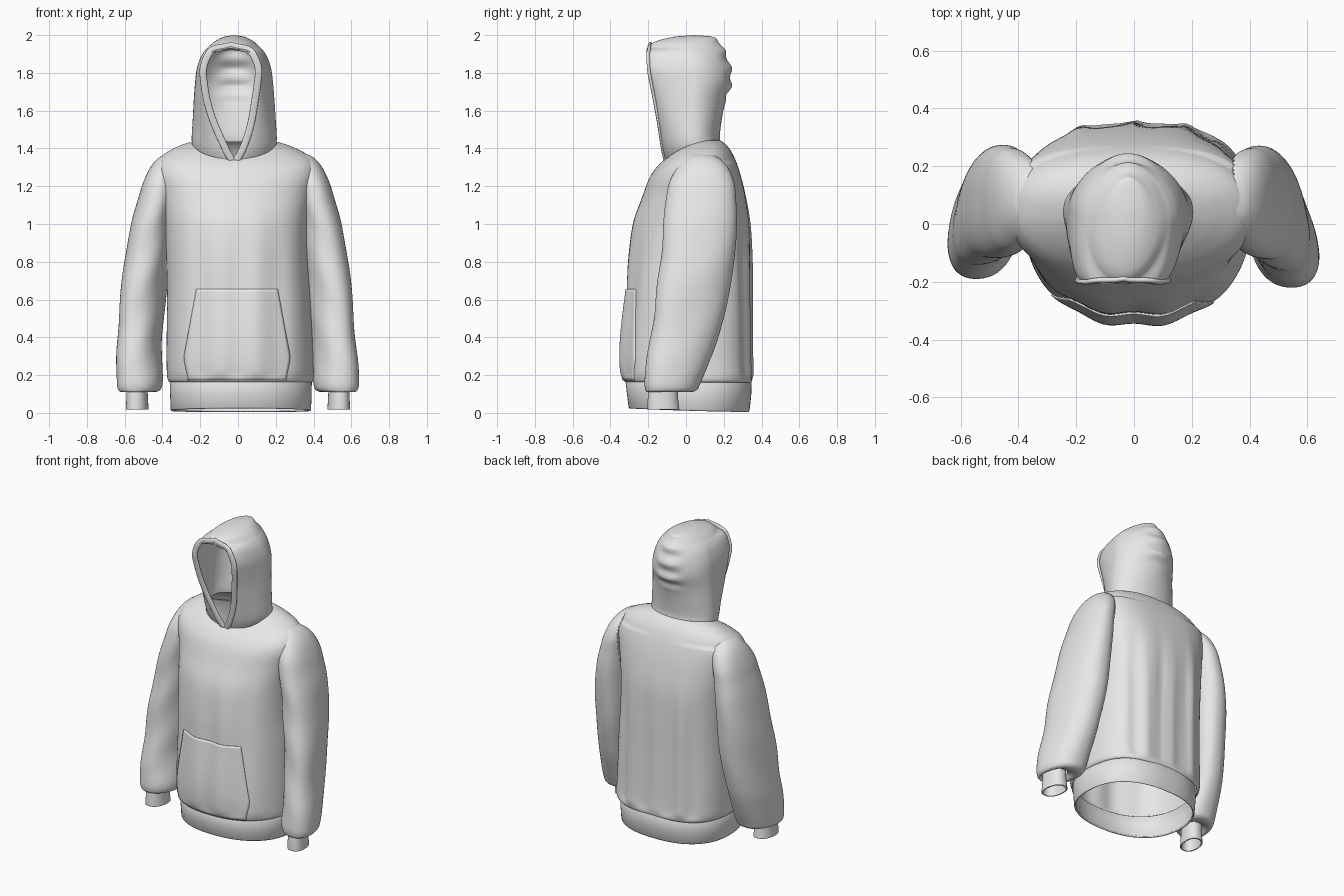
import bpy, bmesh, math
from mathutils import Vector

if "Cube" in bpy.data.objects:
    bpy.data.objects.remove(bpy.data.objects["Cube"])

grey = bpy.data.materials.new("light_grey_fleece")
grey.diffuse_color = (0.8, 0.8, 0.8, 1)
grey.use_nodes = True
grey.node_tree.nodes["Principled BSDF"].inputs["Base Color"].default_value = grey.diffuse_color


def interp(keys, k=8):
    """Smooth (Catmull-Rom) interpolation of section tuples."""
    out = []
    for i in range(len(keys) - 1):
        p0, p1 = keys[max(i - 1, 0)], keys[i]
        p2, p3 = keys[i + 1], keys[min(i + 2, len(keys) - 1)]
        for j in range(k):
            t = j / k
            out.append(tuple(
                0.5 * (2 * b + (c - a) * t + (2 * a - 5 * b + 4 * c - d) * t * t
                       + (3 * b - a - 3 * c + d) * t ** 3)
                for a, b, c, d in zip(p0, p1, p2, p3)))
    return out + [tuple(keys[-1])]


def loft(name, rings, closed=True, thick=0.0, angle=50, cut=None):
    """Skin a list of equal-length rings (bottom to top, counter-clockwise)."""
    bm = bmesh.new()
    rows = [[bm.verts.new(p) for p in r] for r in rings]
    n = len(rows[0])
    for lo, hi in zip(rows, rows[1:]):
        for i in range(n if closed else n - 1):
            j = (i + 1) % n
            bm.faces.new((lo[i], lo[j], hi[j], hi[i]))
    if cut:
        gone = [f for f in bm.faces if cut(f.calc_center_median())]
        bmesh.ops.delete(bm, geom=gone, context='FACES')
    bmesh.ops.remove_doubles(bm, verts=bm.verts, dist=0.0004)
    me = bpy.data.meshes.new(name)
    bm.to_mesh(me)
    bm.free()
    ob = bpy.data.objects.new(name, me)
    bpy.context.collection.objects.link(ob)
    me.materials.append(grey)
    if thick:
        m = ob.modifiers.new("thickness", 'SOLIDIFY')
        m.thickness, m.offset = thick, -1
    bpy.ops.object.select_all(action='DESELECT')
    ob.select_set(True)
    bpy.context.view_layer.objects.active = ob
    bpy.ops.object.shade_smooth_by_angle(angle=math.radians(angle))


def spow(v, e):
    return math.copysign(abs(v) ** e, v)


def smooth(a, b, v):
    t = min(max((v - a) / (b - a), 0), 1)
    return t * t * (3 - 2 * t)


def lean(y, yf, yb, tilt):
    """Height change of a tilted, slightly arched ring (neckline and shoulders)."""
    u = (2 * y - yf - yb) / (yb - yf) if yb > yf else 0
    return tilt * ((yb - yf) / 2 * u + .09 * (1 - u * u))


NF, NB = 2.25, 2.8   # roundness of the front and back halves of the torso


def fold(x, s, z):
    """Cloth folds, pushed along y; s = -1 at the front, +1 at the back."""
    ramp = (1 - smooth(0.7, 1.25, z)) * smooth(0.165, 0.22, z)
    if s < 0:
        return s * ramp * -.007 * math.cos(31 * x)
    return s * ramp * (.009 * math.cos(36 * x + 0.7 * z) + .003 * math.cos(65 * x))


# ---- torso: z, cx, half width, front y, back y, tilt
torso_keys = [
    (.160, .015, .372, -.316, .342, 0), (.185, .014, .388, -.332, .350, 0),
    (.30, .010, .388, -.336, .346, 0), (.60, .004, .380, -.315, .343, 0),
    (.80, -.005, .374, -.306, .343, 0), (1.0, -.01, .380, -.282, .337, 0),
    (1.15, -.01, .402, -.235, .312, .05), (1.265, -.01, .424, -.195, .280, .10),
    (1.332, -.012, .398, -.160, .248, .18), (1.374, -.018, .310, -.130, .212, .27),
    (1.394, -.02, .217, -.108, .180, .34)]
torso = interp(torso_keys)


def oval(z, cx, a, yf, yb, tilt, nb=NB, folds=True):
    yc, ring = (yf + yb) / 2, []
    for i in range(120):
        th = math.pi * i / 60
        c, s = math.cos(th), math.sin(th)
        e = 2 / ((nb if z < 1.3 else 2.4) if s > 0 else NF)
        x, sy = cx + a * spow(c, e), spow(s, e)
        y = yc + (yb - yf) / 2 * sy
        ring.append((x, y + (fold(x, sy, z) if folds else 0), z + lean(y, yf, yb, tilt)))
    return ring


# armholes are left open where the sleeves join
loft("torso", [oval(*s) for s in torso], thick=.006,
     cut=lambda p: abs(p.x) > .3 and ((p.y - .08) / .12) ** 2 + ((p.z - 1.1) / .18) ** 2 < 1)

# ---- ribbed hem band
band = [(.014, .015, .368, -.300, .332, -.03), (.02, .015, .372, -.304, .336, -.03),
        (.09, .015, .374, -.312, .345, -.01), (.165, .015, .376, -.320, .348, 0),
        (.175, .015, .368, -.312, .340, 0)]
loft("hem_band", [oval(*s, nb=2.4, folds=False) for s in band], thick=.01)


# ---- kangaroo pocket: a patch lying just off the torso front
def front_y(x, z):
    for p, q in zip(torso, torso[1:]):
        if p[0] <= z <= q[0]:
            t = (z - p[0]) / (q[0] - p[0])
            _, cx, a, yf, yb, _ = [u + (v - u) * t for u, v in zip(p, q)]
            s = max(0, 1 - abs((x - cx) / a) ** NF) ** (1 / NF)
            return (yf + yb) / 2 - (yb - yf) / 2 * s + fold(x, -s, z)


pocket = []
for j in range(31):
    z = .172 + (.655 - .172) * j / 30
    h = .262 + .02 * smooth(.17, .30, z) if z < .30 else .282 - .066 * (z - .30) / .355
    row = []
    for i in range(41):
        u = i / 20 - 1
        puff = .007 + .012 * math.sin(math.pi * j / 30) * math.cos(u * 1.5)
        row.append((-.005 + h * u, front_y(-.005 + h * u, z) - puff, z))
    pocket.append(row)
loft("front_pocket", pocket, closed=False, thick=.01, angle=35)

# ---- sleeves and cuffs: z, inner x, outer x, front y, back y
sleeve_keys = [
    (.135, .478, .592, -.195, -.040), (.112, .450, .610, -.205, .020),
    (.122, .415, .630, -.215, .058), (.165, .402, .637, -.220, .080),
    (.25, .400, .632, -.212, .115), (.40, .390, .614, -.188, .172),
    (.60, .370, .600, -.160, .222), (.80, .352, .582, -.137, .255),
    (1.0, .335, .547, -.118, .270), (1.13, .320, .512, -.106, .265),
    (1.22, .305, .484, -.088, .255), (1.30, .285, .446, -.045, .222),
    (1.352, .275, .400, .000, .170), (1.375, .270, .350, .030, .120)]
cuff_keys = [(.018, .474, .592, -.205, -.035), (.08, .478, .590, -.202, -.042),
             (.15, .480, .588, -.195, -.045)]


def limb_rings(keys, side, shear, wrinkle):
    rings = []
    for z, xi, xo, yf, yb in interp(keys):
        cx, yc, ring = (xi + xo) / 2, (yf + yb) / 2, []
        lag = .03 * (1 - smooth(.2, 1.2, z)) if side < 0 else 0
        cx += .018 * smooth(.15, .4, z) if side < 0 else 0
        for i in range(64):
            th = 2 * math.pi * i / 64 * side   # mirrored side is walked backwards
            c, s = spow(math.cos(th), .88), spow(math.sin(th), .88)
            # soft diagonal creases
            amp = wrinkle * smooth(.14, .3, z) * (1 - smooth(.95, 1.25, z))
            r = 1 + amp * math.sin(17 * z + 2.2 * c - 2.5 * s) * (.6 - .4 * s)
            y = yc + (yb - yf) / 2 * s * r
            x = cx + (xo - xi) / 2 * c * r + shear * (y - yc) * (1 - smooth(.5, 1.2, z))
            ring.append((side * x, y + lag, z))
        rings.append(ring)
    return rings


for side, tag in ((1, "right"), (-1, "left")):
    loft(tag + "_sleeve", limb_rings(sleeve_keys, side, -.17, .02), thick=.006,
         cut=lambda p: abs(p.x) < .345 and p.z > .93)
    loft(tag + "_cuff", limb_rings(cuff_keys, side, -.1, 0), thick=.008)

# ---- hood: z, half width, front y, back y, half opening, tilt
hood_keys = [
    (1.388, .224, -.110, .182, 0, .34), (1.44, .225, -.125, .180, .036, .25),
    (1.55, .219, -.145, .192, .086, .12), (1.65, .213, -.165, .212, .114, .05),
    (1.75, .205, -.187, .240, .132, 0), (1.82, .196, -.201, .236, .136, 0),
    (1.88, .177, -.208, .222, .116, 0), (1.915, .156, -.208, .205, .085, 0),
    (1.935, .138, -.203, .190, 0, 0), (1.965, .105, -.165, .172, 0, 0),
    (1.99, .058, -.070, .145, 0, 0), (2.0, 0, .045, .045, 0, 0)]
HX = -.02
hood, edge = [], []
for z, a, yf, yb, w, tilt in interp(hood_keys):
    w = max(w, 0)
    ym = yf + (yb - yf) * .55
    be = 1 + .1 * smooth(1.5, 1.7, z)       # the back gets more pointed higher up
    skew = -.018 * smooth(1.42, 1.7, z) * (1 - smooth(1.93, 1.99, z))
    half = []   # right front edge round to the centre back
    for i in range(20):
        t = math.pi / 2 * (1 - i / 20)
        half.append((w + (a - w) * math.cos(t), ym + (yf - ym) * math.sin(t)))
    for i in range(25):
        t = math.pi / 2 * i / 24
        x, s = a * math.cos(t) ** be, math.sin(t) ** be
        bump = .009 * math.sin(62 * z + 1.5) * smooth(1.6, 1.72, z) * (1 - smooth(1.93, 1.98, z))
        half.append((x, ym + (yb - ym) * s + bump * s * (1 - smooth(.03, .13, x))))
    pts = half + [(-x, y) for x, y in half[-2::-1]]
    hood.append([(HX + x + skew * max(0, (ym - y) / (ym - yf + 1e-6)), y,
                  z + lean(y, yf, yb, tilt)) for x, y in pts])
    if z < 1.9355:
        edge.append((Vector(hood[-1][0]), Vector(hood[-1][-1])))
loft("hood", hood, closed=False, thick=.008)

# ---- rolled rim around the face opening
path = [e[0] for e in edge] + [e[1] for e in edge[-2::-1]]
rim = []
for i, p in enumerate(path):
    d = path[min(i + 2, len(path) - 1)] - path[max(i - 2, 0)]
    out = Vector((d.z, 0, -d.x)).normalized()
    back = .012 * max(out.z, 0)   # tuck the top of the rim into the hood
    rim.append([p + out * (.010 + .019 * spow(math.cos(t), .7))
                + Vector((0, back + .002 - .009 * spow(math.sin(t), .7), 0))
                for t in (-math.pi * k / 7 for k in range(14))])
loft("hood_rim", rim)
